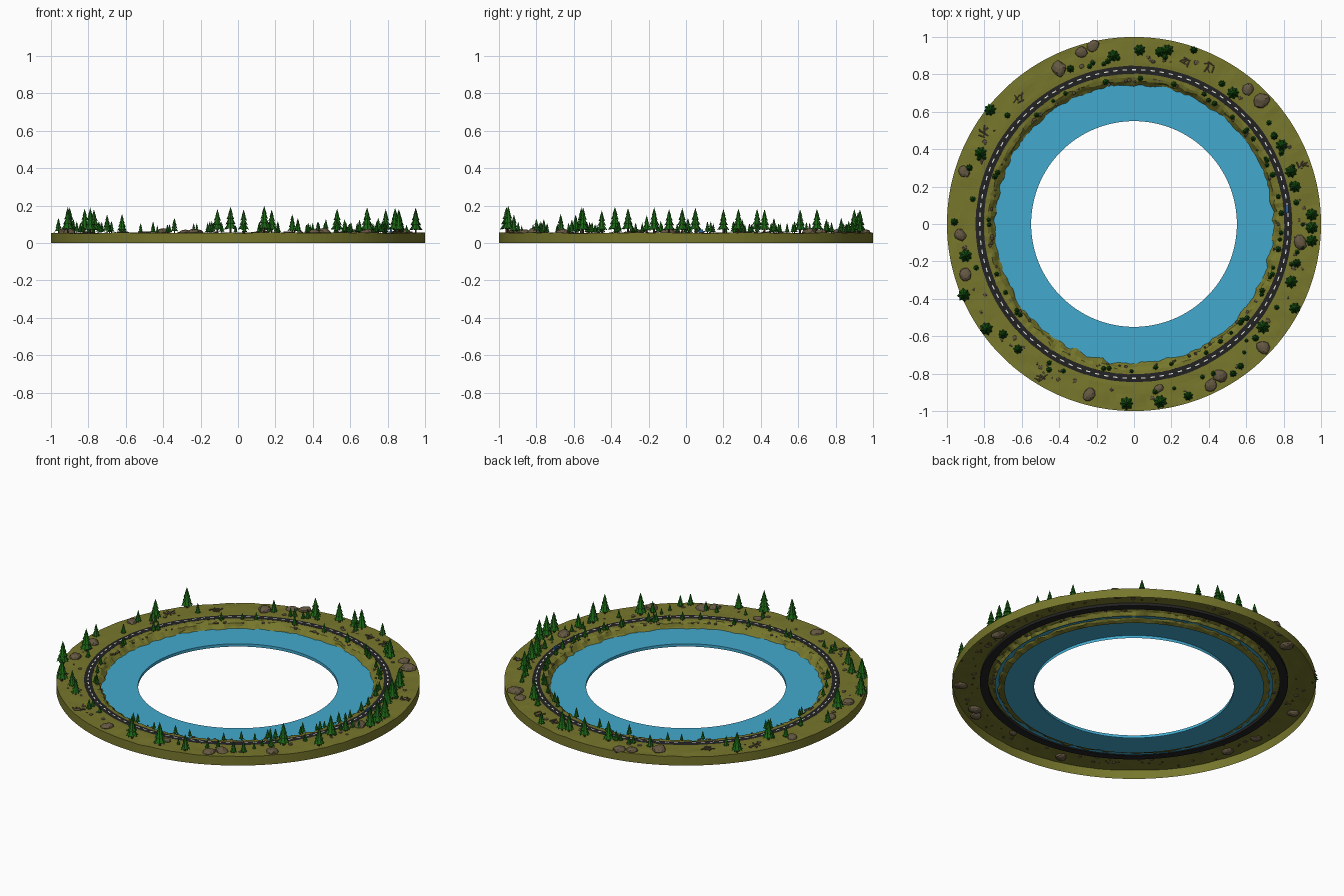
import bpy, bmesh, math, random
from mathutils import Vector, Matrix, noise

if "Cube" in bpy.data.objects:
    bpy.data.objects.remove(bpy.data.objects["Cube"])

random.seed(7)
TAU = math.tau


def mat(name, r, g, b):
    m = bpy.data.materials.new(name)
    m.diffuse_color = (r, g, b, 1)
    m.use_nodes = True
    m.node_tree.nodes["Principled BSDF"].inputs["Base Color"].default_value = m.diffuse_color
    return m


GRASS = mat("olive grass", .185, .185, .026)
WATER = mat("lake blue", .055, .40, .62)
ROAD = mat("asphalt", .017, .016, .017)
WHITE = mat("line white", .85, .85, .82)
LEAF = mat("pine green", .012, .13, .008)
BARK = mat("bark brown", .07, .035, .015)
ROCK = mat("rock brown", .13, .098, .055)
CAR = mat("car blue", .03, .12, .3)


def finish(name, bm, *mats):
    me = bpy.data.meshes.new(name)
    bm.to_mesh(me)
    bm.free()
    for m in mats:
        me.materials.append(m)
    ob = bpy.data.objects.new(name, me)
    bpy.context.collection.objects.link(ob)
    return ob


def polar(r, a, z):
    return Vector((r * math.cos(a), r * math.sin(a), z))


def strip(name, profile, m, segs=160, bump=None):
    """Revolve an open (radius, height) profile into a ring; bump shifts its points."""
    bm = bmesh.new()
    rows = []
    for i, (r, z) in enumerate(profile):
        row = []
        for s in range(segs):
            a = TAU * s / segs
            rr, zz = bump(i, r, z, a) if bump else (r, z)
            row.append(bm.verts.new(polar(rr, a, zz)))
        rows.append(row)
    for lo, hi in zip(rows, rows[1:]):
        for s in range(segs):
            t = (s + 1) % segs
            bm.faces.new((lo[s], hi[s], hi[t], lo[t]))
    return finish(name, bm, m)


def ground(r, a):
    """Height of the gently rolling grass."""
    if .79 < r < .86:
        return .053
    p = polar(r, a, 0)
    k = min(1, abs(r - .825) / .08)
    return .054 + k * (.006 * noise.noise(p * 3) + .004 * noise.noise(p * 14))


# Grass outside the road, ending in the outer skirt
def land_bump(i, r, z, a):
    return (r, 0) if i == len(land) - 1 else (r, ground(r, a))


land = [(.843 + .157 * i / 7, 0) for i in range(8)] + [(1, 0)]
strip("outer_land", land, GRASS, 180, land_bump)


# Rough bank sloping under the water
def bank_bump(i, r, z, a):
    if i in (0, len(bank) - 1):
        return r, z
    n = noise.noise(polar(r, a, z) * 22)
    return r + .016 * n, z + .009 * noise.noise(polar(r, a, 3) * 28)


bank = [(.712, .002), (.737, .010), (.752, .024), (.766, .043),
        (.782, .051), (.807, .053)]
strip("lake_bank", bank, GRASS, 220, bank_bump)

# Lake ring with its inner wall, and the road slab
strip("lake_water", [(.55, 0), (.55, .017), (.765, .017)], WATER, 128)
strip("road", [(.802, .036), (.803, .053), (.825, .0545), (.847, .053),
               (.848, .036), (.802, .036)], ROAD, 160)

# Dashed centre line
bm = bmesh.new()
for i in range(104):
    a, w = TAU * i / 104, .0145
    bm.faces.new([bm.verts.new(polar(r, b, .0556)) for r, b in
                  ((.822, a - w), (.828, a - w), (.828, a + w), (.822, a + w))])
finish("road_dashes", bm, WHITE)


# Conifers: trunk plus four ragged tiers
def tree(bm, x, y, rad, h):
    base = Vector((x, y, ground(math.hypot(x, y), math.atan2(y, x)) - .004))
    spin = random.random() * TAU
    trunk = bmesh.ops.create_cone(
        bm, segments=6, radius1=rad * .17, radius2=rad * .1, depth=h * .4,
        matrix=Matrix.Translation(base + Vector((0, 0, h * .2))))
    for v in trunk["verts"]:
        for f in v.link_faces:
            f.material_index = 1
    n = 16
    for lo, hi, k in ((.15, .52, 1), (.34, .7, .78), (.53, .86, .57), (.7, 1, .36)):
        tip = bm.verts.new(base + Vector((0, 0, h * hi)))
        mid = bm.verts.new(base + Vector((0, 0, h * (lo + .06))))
        hem = []
        for s in range(n):
            odd = s % 2
            hem.append(bm.verts.new(base + polar(
                rad * k * (.74 if odd else random.uniform(.92, 1.05)),
                spin + TAU * s / n, h * (lo + .05 * odd))))
        for s in range(n):
            t = (s + 1) % n
            bm.faces.new((hem[s], hem[t], tip))
            bm.faces.new((hem[t], hem[s], mid))


TREES = [(.03, .93, .033), (.14, .92, .03), (.18, .93, .033), (-.11, .9, .034),
         (.32, .93, .022), (.53, .70, .034), (-.77, .61, .034), (-.82, .38, .034),
         (.79, .42, .034), (.84, .28, .034), (.83 + .03, .2, .034), (.95, .05, .036),
         (.95, -.02, .036), (.95, -.09, .034), (-.9, -.17, .037), (-.96, .01, .022),
         (-.91, -.38, .037), (-.79, -.56, .037), (-.62, -.67, .027), (-.04, -.96, .037),
         (.14, -.95, .038), (.29, -.92, .027), (.69, -.55, .037), (.86, -.45, .032),
         (.84, -.31, .035), (.87, -.21, .025), (.75, .47, .022), (.47, .75, .02),
         (-.34, .83, .022), (-.7, -.59, .027), (.53, -.8, .02), (.57, -.76, .02),
         (-.88, .3, .02), (.65, -.61, .02)]
bm = bmesh.new()
for x, y, r in TREES:
    tree(bm, x, y, r, r * 3.85)
finish("tall_pines", bm, LEAF, BARK)

# Saplings along both sides of the road, denser to the right
bm = bmesh.new()
for i in range(84):
    a = random.uniform(0, TAU) if i % 2 else random.gauss(-.25, .75)
    r = random.uniform(.772, .79) if i % 5 < 3 else random.uniform(.865, .91)
    s = random.uniform(.011, .018)
    tree(bm, r * math.cos(a), r * math.sin(a), s, s * 3.9)
finish("saplings", bm, LEAF, BARK)


# Rocks: squashed, jittered icospheres
def rock(bm, x, y, z, rad, sub=2, flat=.55):
    m = (Matrix.Translation((x, y, z)) @ Matrix.Rotation(random.random() * TAU, 4, 'Z')
         @ Matrix.Diagonal((rad, rad * .88, rad * flat, 1)))
    for v in bmesh.ops.create_icosphere(bm, subdivisions=sub, radius=1, matrix=m)["verts"]:
        n = noise.noise(v.co * (1.1 / rad)) * .3
        v.co += (v.co - Vector((x, y, z))) * n


ROCKS = [(-.40, .81 + .02, .042), (-.28, .92, .033), (-.22, .95, .035), (.68, .66, .045),
         (.61, .72, .033), (-.91, .28, .034), (-.93, -.06, .035), (-.9, -.27, .038),
         (.89, -.1, .042), (.69, -.66, .038), (.46, -.81, .04), (.41, -.86, .035),
         (-.24, -.91, .036), (.13, -.88, .025)]
bm = bmesh.new()
for x, y, r in ROCKS:
    rock(bm, x, y, .056, r)
finish("boulders", bm, ROCK)

# Pebbles on the grass and along the bank
bm = bmesh.new()
for i in range(60):
    a, r = random.uniform(0, TAU), random.uniform(.865, .95)
    rock(bm, r * math.cos(a), r * math.sin(a), ground(r, a), random.uniform(.007, .017), 1)
for i in range(70):
    a, r = random.uniform(0, TAU), random.uniform(.757, .785)
    rock(bm, r * math.cos(a), r * math.sin(a), .046, random.uniform(.006, .013), 1)
finish("small_rocks", bm, ROCK)

# Fallen branches in little piles
bm = bmesh.new()
for x, y in ((.4, .845), (-.8, .49), (-.5, -.81), (.27, .86), (-.62, .68), (.9, .33)):
    for i in range(6):
        bmesh.ops.create_cone(
            bm, cap_ends=True, segments=5, radius1=.004, radius2=.003, depth=.035,
            matrix=Matrix.Translation((x + random.uniform(-.025, .025),
                                       y + random.uniform(-.025, .025), .059))
            @ Matrix.Rotation(random.random() * TAU, 4, 'Z')
            @ Matrix.Rotation(math.pi / 2, 4, 'X'))
finish("fallen_branches", bm, ROCK)

# Tiny car on the road at the right
bm = bmesh.new()
for z, sx, sy, sz in ((.061, .016, .04, .009), (.068, .013, .02, .007)):
    bmesh.ops.create_cube(bm, size=1, matrix=Matrix.Translation((.818, .08, z))
                          @ Matrix.Diagonal((sx, sy, sz, 1)))
finish("car", bm, CAR)
